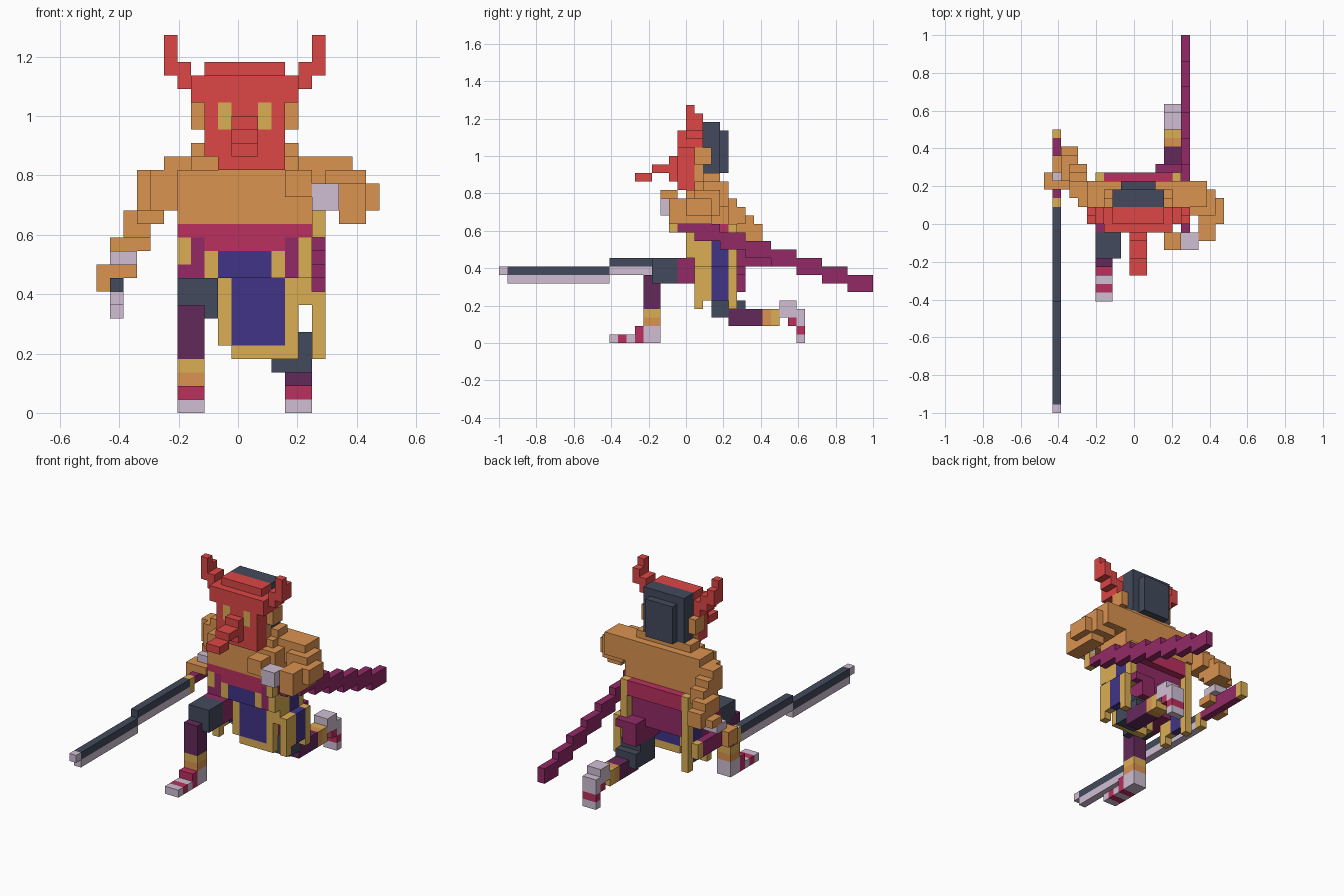
import bpy, bmesh, math
from mathutils import Vector

if "Cube" in bpy.data.objects:
    bpy.data.objects.remove(bpy.data.objects["Cube"], do_unlink=True)

U = 1 / 22  # block size
COLOURS = {
    "red": (221, 70, 70), "skin": (219, 147, 80), "gold": (219, 174, 84),
    "blue": (64, 52, 134), "slate": (66, 74, 92), "mauve": (208, 191, 211),
    "crimson": (186, 48, 94), "magenta": (146, 42, 102), "plum": (100, 42, 90),
}


def linear(c):
    c /= 255
    return c / 12.92 if c <= 0.04045 else ((c + 0.055) / 1.055) ** 2.4


mats = {}
for name, rgb in COLOURS.items():
    col = tuple(linear(c) for c in rgb) + (1,)
    m = bpy.data.materials.new(name)
    m.use_nodes = True
    m.diffuse_color = col
    bsdf = m.node_tree.nodes["Principled BSDF"]
    bsdf.inputs["Base Color"].default_value = col
    bsdf.inputs["Roughness"].default_value = 0.9
    mats[name] = m

blocks = {}  # cell -> (part, colour); later boxes replace earlier ones


def box(part, colour, x0, x1, y0, y1, z0, z1):
    for i in range(x0, x1):
        for j in range(y0, y1):
            for k in range(z0, z1):
                blocks[i, j, k] = (part, colour)


# Torso, shoulders and neck
box("torso", "skin", 6, 16, 22, 27, 14, 18)
box("torso", "skin", 7, 15, 23, 27, 18, 19)
box("torso", "skin", 7, 15, 24, 26, 19, 20)
# Hips and sash
box("hips", "magenta", 7, 15, 23, 27, 10, 12)
box("hips", "magenta", 7, 15, 24, 27, 8, 10)
box("sash", "crimson", 6, 16, 22, 28, 12, 14)

# Head, ears and hair
box("head", "skin", 8, 14, 23, 26, 18, 25)
for x in (7, 14):
    box("head", "skin", x, x + 1, 23, 25, 21, 23)
box("hair", "slate", 8, 14, 24, 26, 20, 26)
box("hair", "slate", 9, 13, 26, 27, 20, 25)

# Horned mask with a long nose
box("mask", "red", 8, 14, 22, 24, 23, 26)
box("mask", "red", 8, 14, 21, 23, 19, 25)
box("mask", "red", 9, 14, 21, 23, 18, 19)
box("mask_nose", "red", 10, 12, 20, 21, 19, 22)
box("mask_nose", "red", 10, 12, 18, 20, 20, 21)
box("mask_nose", "red", 10, 12, 16, 18, 19, 20)
for x in (9, 12):
    box("mask", "gold", x, x + 1, 21, 22, 21, 23)
for side in (0, 1):
    for x, z0, z1, y0, y1 in ((7, 23, 25, 21, 24), (6, 24, 26, 22, 24),
                              (5, 25, 27, 22, 24), (5, 27, 28, 22, 23)):
        a = 21 - x if side else x
        box("horns", "red", a, a + 1, y0, y1, z0, z1)

# Front apron panel with gold trim
box("front_panel", "gold", 8, 14, 22, 23, 10, 12)
box("front_panel", "blue", 9, 13, 22, 23, 10, 12)
box("front_panel", "gold", 9, 15, 23, 24, 5, 10)
box("front_panel", "gold", 10, 15, 23, 24, 4, 5)
box("front_panel", "blue", 10, 14, 23, 24, 5, 10)

# Side panels with gold trim
for part, x_top, x_low in (("left_panel", 15, 16), ("right_panel", 6, 6)):
    for x, z0, z1 in ((x_top, 8, 12), (x_low, 5, 9)):
        box(part, "gold", x, x + 1, 23, 28, z0, z1)
        box(part, "blue", x, x + 1, 25, 27, z0, z1)
    for y in (23, 27):
        box(part, "gold", x_low, x_low + 1, y, y + 1, 4, 5)
for x, inner in ((6, 7), (15, 14)):
    box("sash_trim", "gold", x, x + 1, 27, 28, 11, 14)
    box("sash_trim", "gold", x, x + 1, 22, 23, 10, 13)
    box("hips", "magenta", inner, inner + 1, 22, 23, 10, 13)

# Right leg, stepping forward
box("right_thigh", "magenta", 6, 9, 20, 25, 7, 10)
box("right_thigh", "magenta", 6, 8, 22, 25, 10, 11)
box("right_knee", "slate", 6, 9, 18, 21, 7, 10)
box("right_shin", "plum", 6, 8, 17, 19, 4, 8)
box("right_shin", "gold", 6, 8, 17, 19, 3, 4)
box("right_shin", "skin", 6, 8, 17, 19, 2, 3)
box("right_foot", "mauve", 6, 8, 17, 19, 0, 2)
box("right_foot", "crimson", 6, 8, 16, 17, 0, 2)
box("right_foot", "mauve", 6, 8, 13, 16, 0, 1)
box("right_foot", "crimson", 6, 8, 14, 15, 0, 1)

# Left leg, kneeling back
box("left_thigh", "magenta", 13, 15, 24, 29, 6, 9)
box("left_thigh", "magenta", 15, 16, 28, 29, 8, 9)
box("left_knee", "slate", 13, 16, 25, 28, 3, 6)
box("left_knee", "slate", 13, 16, 28, 29, 3, 5)
box("left_shin", "plum", 14, 16, 27, 31, 2, 4)
box("left_shin", "skin", 14, 16, 31, 32, 2, 4)
box("left_shin", "gold", 14, 16, 32, 33, 2, 4)
box("left_foot", "mauve", 14, 16, 33, 35, 3, 5)
box("left_foot", "mauve", 14, 16, 35, 36, 0, 4)
box("left_foot", "crimson", 14, 16, 35, 36, 1, 2)
box("left_foot", "crimson", 14, 16, 34, 35, 2, 3)

# Left arm, bent to the front
box("left_arm", "skin", 14, 19, 24, 27, 16, 19)
box("left_arm", "skin", 17, 20, 23, 26, 15, 18)
box("left_arm", "skin", 18, 20, 22, 25, 14, 17)
box("left_arm", "skin", 20, 21, 22, 25, 15, 17)
box("left_arm", "skin", 18, 20, 20, 23, 14, 17)
box("left_hand", "mauve", 16, 18, 19, 21, 15, 17)
box("left_hand", "skin", 14, 16, 19, 21, 16, 18)

# Right arm, reaching back to the sword
box("right_arm", "skin", 5, 7, 24, 27, 17, 19)
box("right_arm", "skin", 4, 6, 24, 27, 15, 18)
box("right_arm", "skin", 3, 5, 25, 27, 17, 18)
box("right_arm", "skin", 3, 5, 25, 28, 15, 17)
box("right_arm", "skin", 3, 5, 26, 29, 14, 16)
box("right_arm", "skin", 2, 4, 27, 30, 13, 15)
box("right_arm", "skin", 2, 4, 28, 31, 12, 14)
box("right_arm", "skin", 1, 3, 28, 30, 12, 13)
box("right_hand", "mauve", 1, 3, 27, 29, 11, 12)
box("right_hand", "skin", 1, 3, 26, 28, 10, 11)
box("right_hand", "skin", 0, 1, 26, 28, 9, 11)

# Sword: stepped blade, guard, grip and pommel
for y0, y1, z in ((1, 13, 7), (13, 24, 8)):
    box("sword_blade", "mauve", 1, 2, y0, y1, z, z + 1)
    box("sword_blade", "slate", 1, 2, y0, y1, z + 1, z + 2)
box("sword_blade", "mauve", 1, 2, 0, 1, 8, 9)
box("sword_guard", "gold", 1, 2, 24, 25, 8, 10)
box("sword_grip", "magenta", 1, 2, 25, 29, 9, 10)
box("sword_grip", "magenta", 1, 2, 28, 32, 9, 11)
box("sword_pommel", "gold", 1, 2, 32, 33, 9, 11)

# Scabbard stepping down to the back
for n in range(7):
    y = 23 + 3 * n
    box("scabbard", "magenta", 16, 17, y, y + 3, 12 - n, 14 - n)
box("scabbard", "magenta", 16, 17, 21, 23, 13, 14)
box("scabbard", "gold", 16, 17, 20, 21, 13, 15)

# Build each part from its visible block sides
DIRS = [Vector(d) for d in ((1, 0, 0), (-1, 0, 0), (0, 1, 0), (0, -1, 0), (0, 0, 1), (0, 0, -1))]
parts = {}
for cell, (part, colour) in blocks.items():
    parts.setdefault(part, []).append((cell, colour))

for part, cells in parts.items():
    mesh = bpy.data.meshes.new(part)
    names = sorted({c for _, c in cells})
    for n in names:
        mesh.materials.append(mats[n])
    bm = bmesh.new()
    verts = {}

    def vert(p):
        key = tuple(round(c) for c in p)
        if key not in verts:
            verts[key] = bm.verts.new(((key[0] - 10.5) * U, (key[1] - 22) * U, key[2] * U))
        return verts[key]

    for cell, colour in cells:
        for d in DIRS:
            if tuple(int(c + e) for c, e in zip(cell, d)) in blocks:
                continue
            u = Vector((d.y, d.z, d.x))
            v = d.cross(u)
            mid = Vector(cell) + Vector((0.5, 0.5, 0.5)) + d / 2
            corners = [mid + (u * a + v * b) / 2 for a, b in ((-1, -1), (1, -1), (1, 1), (-1, 1))]
            face = bm.faces.new([vert(p) for p in corners])
            face.material_index = names.index(colour)
    # Merge flat neighbours of one colour
    bmesh.ops.dissolve_limit(bm, angle_limit=math.radians(1), verts=bm.verts[:],
                             edges=bm.edges[:], delimit={'MATERIAL'})
    bm.to_mesh(mesh)
    bm.free()
    bpy.context.collection.objects.link(bpy.data.objects.new(part, mesh))
